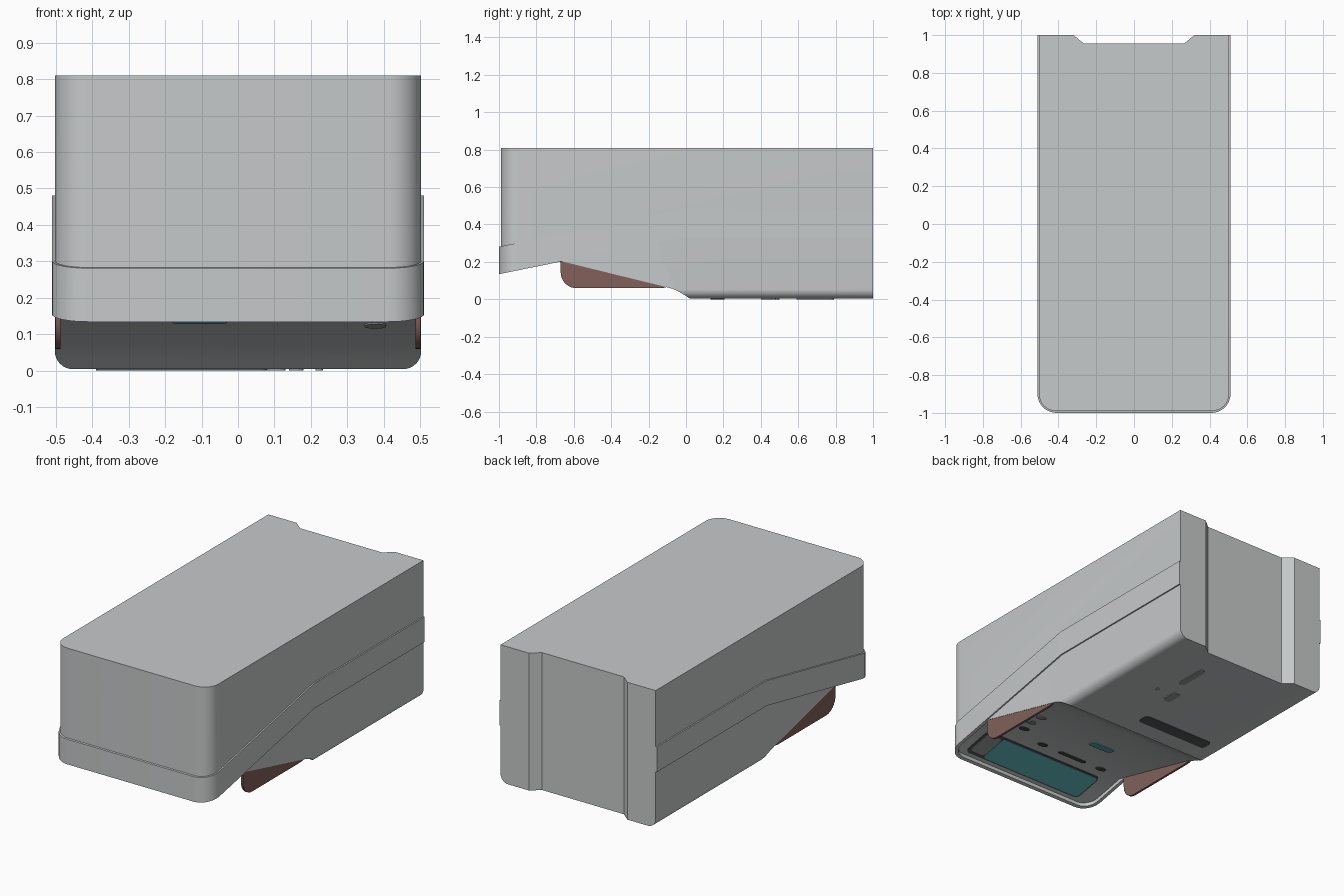
import bpy, bmesh, math

if "Cube" in bpy.data.objects:
    bpy.data.objects.remove(bpy.data.objects["Cube"])

def material(name, rgb):
    m = bpy.data.materials.new(name)
    m.diffuse_color = (*rgb, 1)
    m.use_nodes = True
    m.node_tree.nodes["Principled BSDF"].inputs["Base Color"].default_value = m.diffuse_color
    return m

GREY = material("light grey", (0.565, 0.585, 0.59))
BROWN = material("reddish brown", (0.22, 0.118, 0.102))
TEAL = material("teal", (0.12, 0.50, 0.53))
BLACK = material("charcoal", (0.085, 0.095, 0.095))
MID = material("mid grey", (0.32, 0.33, 0.33))

def make_object(name, bm, mat):
    bmesh.ops.recalc_face_normals(bm, faces=bm.faces[:])
    me = bpy.data.meshes.new(name)
    bm.to_mesh(me)
    bm.free()
    ob = bpy.data.objects.new(name, me)
    bpy.context.collection.objects.link(ob)
    me.materials.append(mat)
    return ob

def prism(name, pts, axis, a, b, mat):
    """Extrude a 2D outline along one axis from a to b."""
    put = {"x": lambda p, t: (t, p[0], p[1]),
           "y": lambda p, t: (p[0], t, p[1]),
           "z": lambda p, t: (p[0], p[1], t)}[axis]
    bm = bmesh.new()
    lo = [bm.verts.new(put(p, a)) for p in pts]
    hi = [bm.verts.new(put(p, b)) for p in pts]
    bm.faces.new(lo)
    bm.faces.new(hi)
    n = len(pts)
    for i in range(n):
        bm.faces.new((lo[i], lo[(i + 1) % n], hi[(i + 1) % n], hi[i]))
    return make_object(name, bm, mat)

def arc(cx, cy, r, a0, a1, n=8):
    return [(cx + r * math.cos(math.radians(a0 + (a1 - a0) * i / n)),
             cy + r * math.sin(math.radians(a0 + (a1 - a0) * i / n))) for i in range(n + 1)]

def smooth(ob):
    bpy.ops.object.select_all(action="DESELECT")
    ob.select_set(True)
    bpy.context.view_layer.objects.active = ob
    bpy.ops.object.shade_smooth_by_angle(angle=math.radians(30))

# Underside planes
def flat_z(y):
    return 0.0
def ramp_z(y):
    return 0.0354 - 0.2456 * y
def nose_z(y):
    return 0.355 + 0.204 * y

# Main body: side profile cut by the plan outline and the rounded cross-section
W, TOP = 0.503, 0.806
meet = (0.0354 - 0.355) / (0.204 + 0.2456)
side = [(-1.2, nose_z(-1.2)), (meet, nose_z(meet)), (-0.11, ramp_z(-0.11)), (-0.075, 0.053),
        (-0.04, 0.038), (-0.01, 0.02), (0.02, 0), (1.2, 0), (1.2, TOP), (-1.2, TOP)]
body = prism("case_body", side, "x", -0.8, 0.8, GREY)
plan = (arc(-W + 0.09, -0.99 + 0.09, 0.09, 180, 270) + arc(W - 0.09, -0.99 + 0.09, 0.09, 270, 360)
        + [(W, 1), (0.32, 1), (0.265, 0.955), (-0.265, 0.955), (-0.32, 1), (-W, 1)])
section = (arc(-W + 0.05, 0.05, 0.05, 180, 270) + arc(W - 0.05, 0.05, 0.05, 270, 360)
           + [(W, 1.2), (-W, 1.2)])
cutters = [prism("plan_cutter", plan, "z", -0.5, 1.5, GREY),
           prism("section_cutter", section, "y", -1.5, 1.5, GREY)]
for c in cutters:
    mod = body.modifiers.new("trim", "BOOLEAN")
    mod.operation = "INTERSECT"
    mod.solver = "EXACT"
    mod.object = c
    bpy.ops.object.select_all(action="DESELECT")
    bpy.context.view_layer.objects.active = body
    body.select_set(True)
    bpy.ops.object.modifier_apply(modifier=mod.name)
for c in cutters:
    bpy.data.objects.remove(c)
smooth(body)

# Raised band running round the sides and front
def band_path(w, front, r):
    return ([(-w, 1), (-w, -0.02)] + arc(-w + r, front + r, r, 180, 270)
            + arc(w - r, front + r, r, 270, 360) + [(w, -0.02), (w, 1)])

bm = bmesh.new()
rows = []
for (ox, oy), (ix, iy) in zip(band_path(0.511, -1, 0.1), band_path(0.491, -0.98, 0.08)):
    low = lambda y: 0.33 + 0.204 * min(0, y + 0.02)
    zo, zi = low(oy), low(iy)
    rows.append([bm.verts.new(p) for p in ((ox, oy, zo), (ox, oy, zo + 0.147),
                                           (ix, iy, zi + 0.147), (ix, iy, zi))])
for a, b in zip(rows, rows[1:]):
    for i in range(4):
        j = (i + 1) % 4
        bm.faces.new((a[i], b[i], b[j], a[j]))
bm.faces.new(rows[0])
bm.faces.new(rows[-1])
smooth(make_object("side_band", bm, GREY))

# Thin side fins under the ramp
fin = ([(-0.1, 0.062), (-0.66, 0.199), (-0.67, 0.2)]
       + arc(-0.585, 0.14, 0.085, 180, 270) + [(-0.135, 0.055), (-0.115, 0.058)])
for name, s in (("right_fin", 1), ("left_fin", -1)):
    smooth(prism(name, fin, "x", s * 0.488, s * 0.501, BROWN))

# Thin rounded plates that follow an underside plane
def plate(name, x0, x1, y0, y1, plane, mat, r=0.02, lift=0.004):
    r = min(r, (x1 - x0) / 2.01, (y1 - y0) / 2.01)
    pts = (arc(x0 + r, y0 + r, r, 180, 270, 5) + arc(x1 - r, y0 + r, r, 270, 360, 5)
           + arc(x1 - r, y1 - r, r, 0, 90, 5) + arc(x0 + r, y1 - r, r, 90, 180, 5))
    ob = prism(name, pts, "z", -lift, 0.002, mat)
    for v in ob.data.vertices:
        v.co.z += plane(v.co.y)

plate("window_border", -0.39, 0.42, -0.955, -0.755, nose_z, BLACK, 0.03, 0.003)
plate("window_panel", -0.38, 0.30, -0.945, -0.765, nose_z, TEAL, 0.02, 0.005)
plate("window_side_panel", 0.305, 0.405, -0.93, -0.77, nose_z, MID, 0.02, 0.005)
plate("ramp_slot", -0.22, -0.03, -0.70, -0.665, ramp_z, BLACK)
plate("ramp_teal_label", -0.18, -0.03, -0.435, -0.375, ramp_z, TEAL)
for i, (x, y, m) in enumerate([(-0.33, -0.68, BLACK), (0.09, -0.68, BLACK),
                               (0.31, -0.577, BLACK), (0.377, -0.35, MID), (0.36, -0.46, MID)]):
    plate(f"ramp_button_{i + 1}", x - 0.03, x + 0.03, y - 0.025, y + 0.025, ramp_z, m, 0.025)
plate("base_panel", -0.39, 0.08, 0.13, 0.205, flat_z, BLACK)
plate("base_slot_long", 0.14, 0.18, 0.59, 0.79, flat_z, MID)
plate("base_slot_short", 0.08, 0.13, 0.40, 0.50, flat_z, MID)
plate("base_dot", 0.213, 0.233, 0.455, 0.48, flat_z, MID, 0.01)

# Rest the model on the ground
for ob in bpy.data.objects:
    ob.location.z += 0.004
